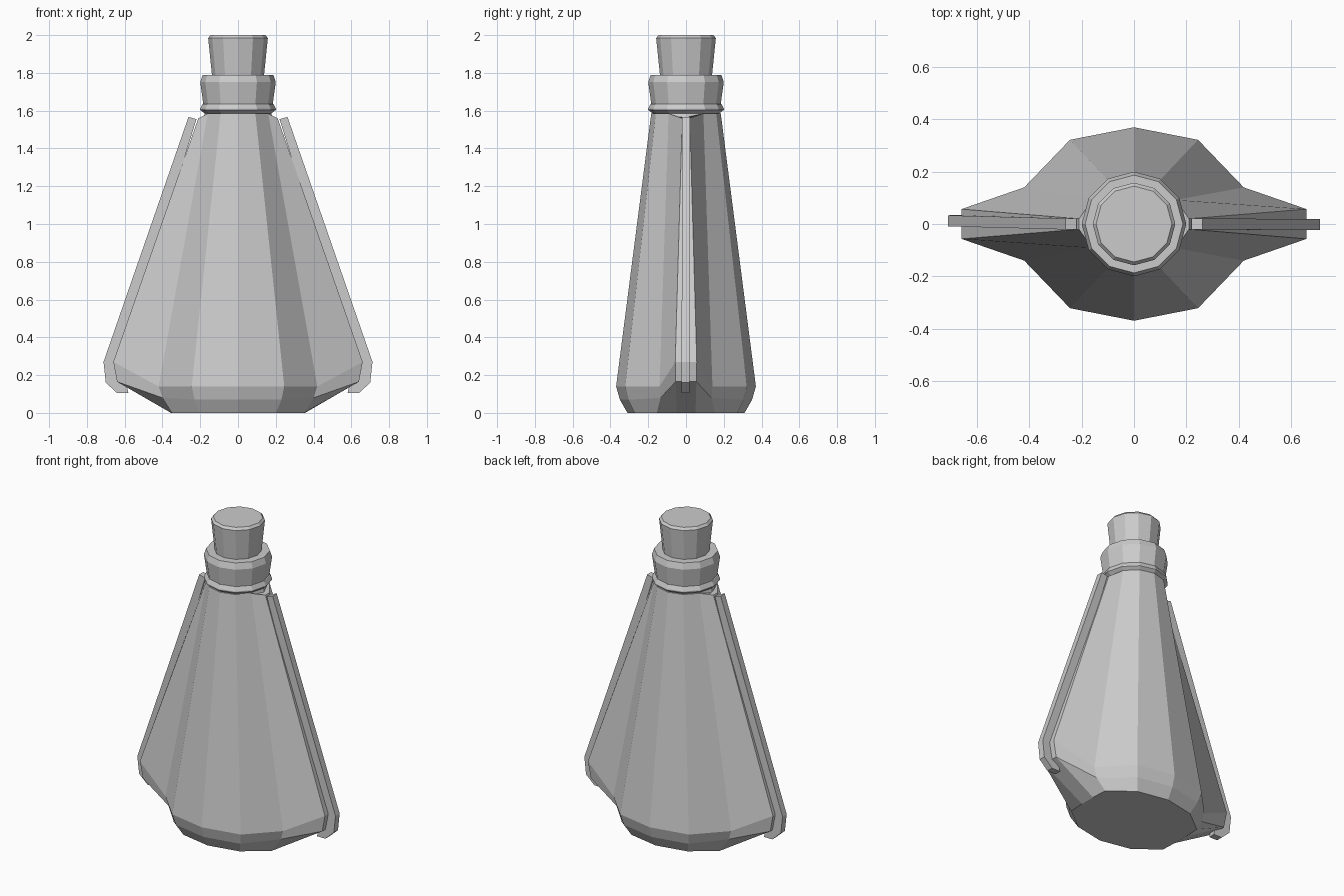
import bpy, bmesh
from math import sin, cos, pi

if "Cube" in bpy.data.objects:
    bpy.data.objects.remove(bpy.data.objects["Cube"])


def make_object(name, verts, faces):
    mesh = bpy.data.meshes.new(name)
    mesh.from_pydata(verts, [], faces)
    bm = bmesh.new()
    bm.from_mesh(mesh)
    bmesh.ops.recalc_face_normals(bm, faces=bm.faces)
    bm.to_mesh(mesh)
    bm.free()
    ob = bpy.data.objects.new(name, mesh)
    bpy.context.collection.objects.link(ob)
    return ob


def loft(name, rings):
    """Join equal-length rings into a closed, capped skin."""
    n = len(rings[0])
    verts = [v for r in rings for v in r]
    faces = [(k * n + i, k * n + (i + 1) % n, (k + 1) * n + (i + 1) % n, (k + 1) * n + i)
             for k in range(len(rings) - 1) for i in range(n)]
    faces += [tuple(range(n)), tuple(range((len(rings) - 1) * n, len(rings) * n))]
    return make_object(name, verts, faces)


def lathe(name, profile, n=12):
    return loft(name, [[(r * cos(2 * pi * i / n), r * sin(2 * pi * i / n), z)
                        for i in range(n)] for r, z in profile])


def mirrored_ring(quarter):
    """Quarter ring, from the +x side to +y axis, mirrored to a full ring."""
    half = quarter + [(-x, y, z) for x, y, z in reversed(quarter[:-1])]
    return half + [(x, -y, z) for x, y, z in reversed(half[1:-1])] if quarter[0][1] == 0 \
        else half + [(x, -y, z) for x, y, z in reversed(half)]


# Flattened bottle body: ten-sided base with pulled-out side ridges
body_rings = [
    [(.355, .05, 0), (.35, .155, 0), (.20, .27, 0), (0, .31, 0)],
    [(.64, .055, .165), (.40, .135, .08), (.23, .305, .07), (0, .35, .07)],
    [(.66, .057, .27), (.42, .14, .14), (.245, .322, .14), (0, .37, .14)],
    [(.21, .02, 1.56), (.16, .092, 1.585), (.092, .16, 1.585), (0, .184, 1.585)],
]
loft("bottle_body", [mirrored_ring(q) for q in body_rings])

# Neck with thin ring and flared collar
lathe("bottle_neck", [(.19, 1.54), (.176, 1.585), (.200, 1.604), (.200, 1.612), (.188, 1.634),
                      (.184, 1.636), (.200, 1.752), (.187, 1.79)])

# Tapered stopper
lathe("stopper", [(.135, 1.76), (.158, 1.985), (.145, 2.0)])

# Thin strips following the two side ridges
outline = [(.22, 1.555), (.262, 1.567), (.712, .27), (.70, .16), (.64, .105), (.58, .105),
           (.62, .27)]
for name, side, lean in (("left_strip", -1, .012), ("right_strip", 1, -.002)):
    loft(name, [[(side * x, y + lean * (1.57 - z) / 1.3, z) for x, z in outline]
                for y in (-.021, .021)])
